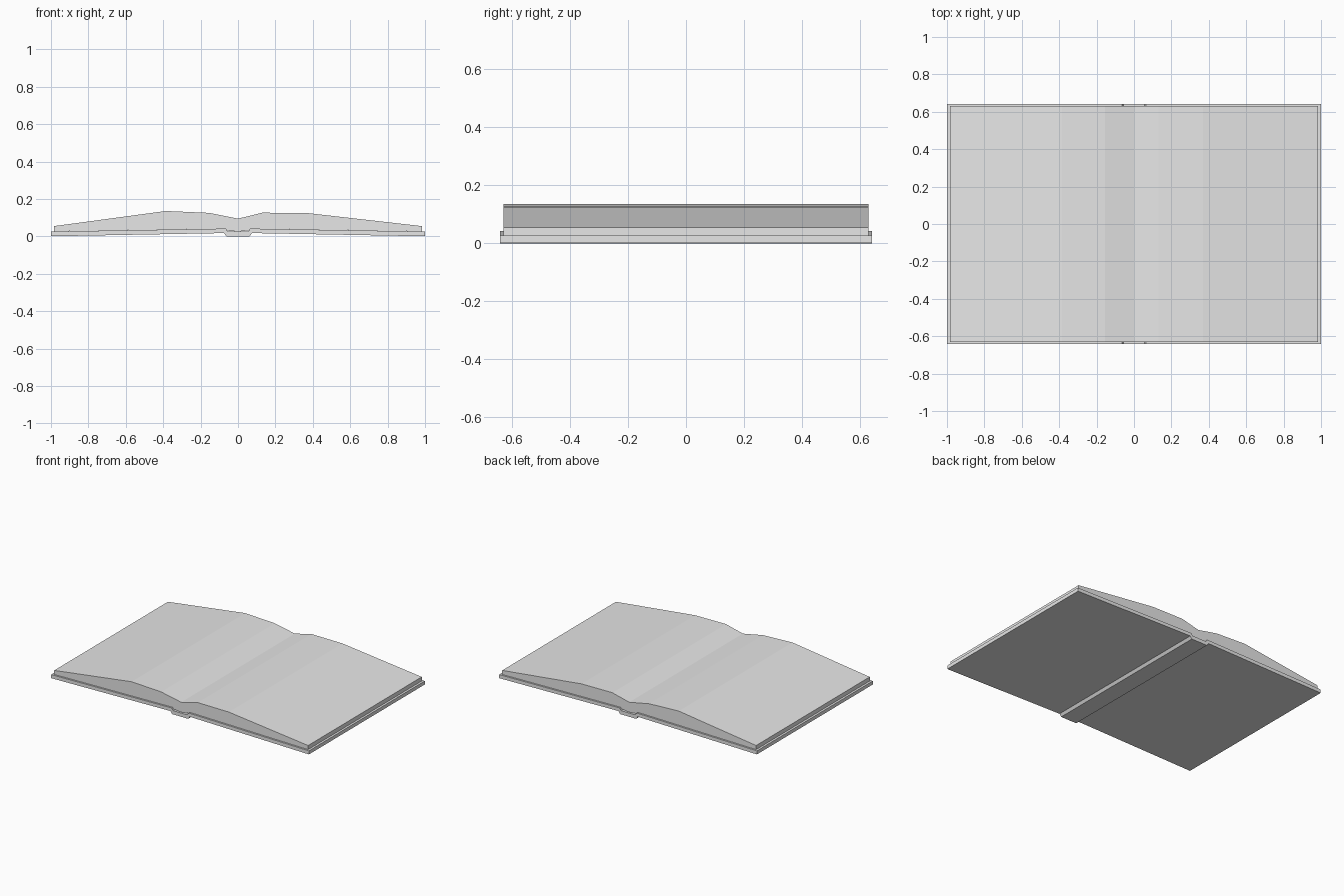
import bpy
import bmesh

cube = bpy.data.objects.get("Cube")
if cube:
    bpy.data.objects.remove(cube, do_unlink=True)


def make_material(name, colour):
    mat = bpy.data.materials.new(name)
    mat.use_nodes = True
    mat.diffuse_color = colour
    mat.node_tree.nodes["Principled BSDF"].inputs["Base Color"].default_value = colour
    return mat


def ribbon(name, top, bottom, half_depth, mat):
    """Extrude the strip between two x-z polylines along y, in quad segments."""
    bm = bmesh.new()
    rings = []
    for t, b in zip(top, bottom):
        rings.append([bm.verts.new((x, y, z)) for (x, z), y in
                      ((b, -half_depth), (t, -half_depth), (t, half_depth), (b, half_depth))])
    for r, s in zip(rings, rings[1:]):
        for i in range(4):
            j = (i + 1) % 4
            bm.faces.new((r[i], r[j], s[j], s[i]))
    bm.faces.new(rings[0])
    bm.faces.new(rings[-1])
    bmesh.ops.recalc_face_normals(bm, faces=bm.faces)
    mesh = bpy.data.meshes.new(name)
    bm.to_mesh(mesh)
    bm.free()
    mesh.materials.append(mat)
    obj = bpy.data.objects.new(name, mesh)
    bpy.context.collection.objects.link(obj)
    return obj


def mirrored(half):
    """Complete a left-half polyline across x = 0."""
    return half + [(-x, z) for x, z in reversed(half)]


grey = make_material("plain grey", (0.8, 0.8, 0.8, 1))

# Cover: two boards rising slightly to a dropped spine
cover_top = mirrored([(-1, 0.026), (-0.065, 0.042), (-0.055, 0.026)])
cover_bottom = mirrored([(-1, 0.001), (-0.075, 0.018), (-0.062, 0.0)])
ribbon("cover", cover_top, cover_bottom, 0.642, grey)

# Page block: uneven swell on either side of the gutter, resting on the cover
page_top = [(-0.985, 0.055), (-0.385, 0.136), (-0.155, 0.126), (0, 0.095),
            (0.13, 0.127), (0.37, 0.125), (0.985, 0.055)]
page_bottom = [(x, 0.042 - 0.017 * max(abs(x) - 0.065, 0)) for x, z in page_top]
page_bottom[3] = (0, 0.026)
ribbon("pages", page_top, page_bottom, 0.63, grey)
